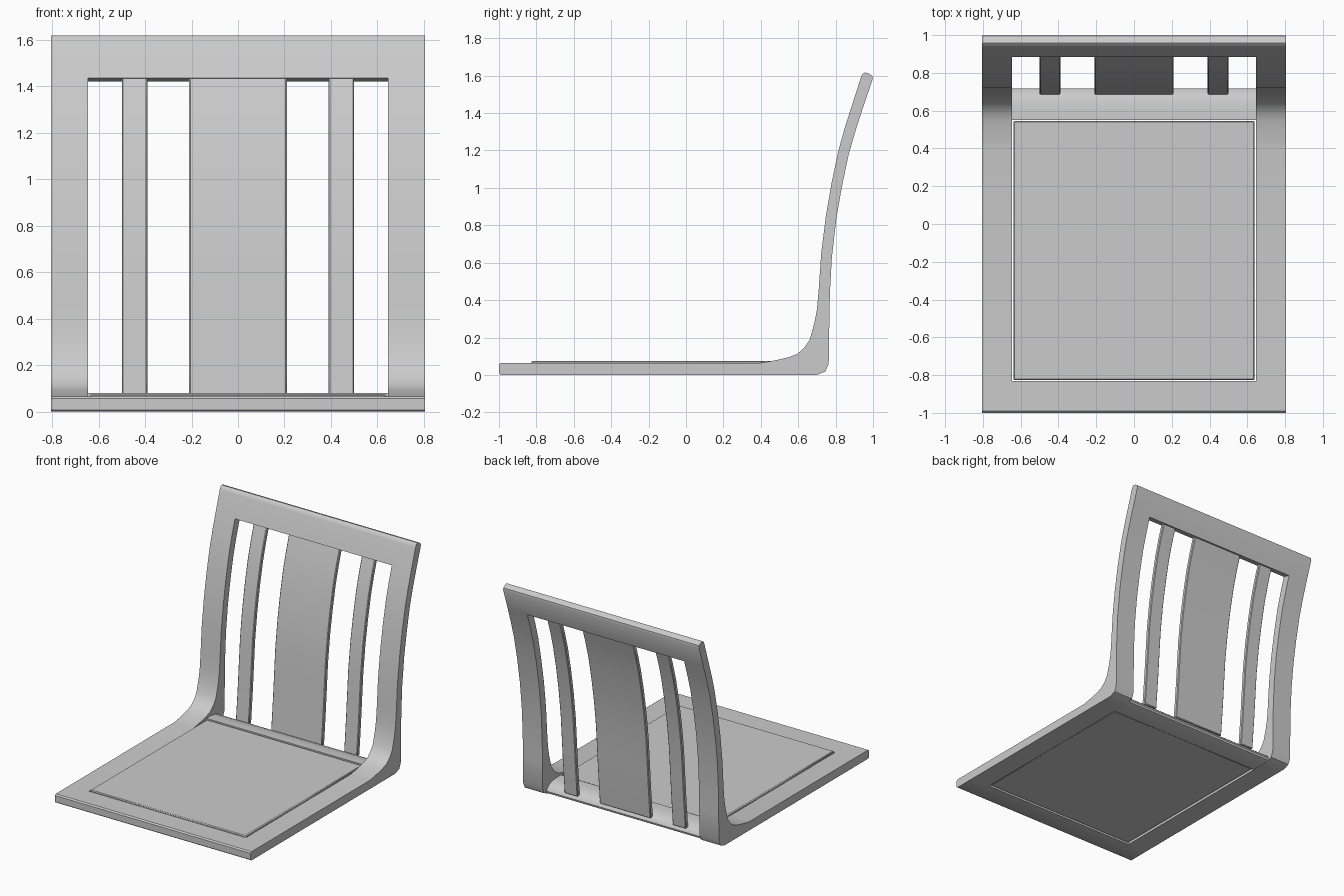
import bpy, bmesh

if "Cube" in bpy.data.objects:
    bpy.data.objects.remove(bpy.data.objects["Cube"])


def finish(name, bm, bevel=0.0):
    """Turn a bmesh into a smooth-by-angle object."""
    bmesh.ops.recalc_face_normals(bm, faces=bm.faces)
    me = bpy.data.meshes.new(name)
    bm.to_mesh(me)
    bm.free()
    ob = bpy.data.objects.new(name, me)
    bpy.context.collection.objects.link(ob)
    if bevel:
        m = ob.modifiers.new("edge", "BEVEL")
        m.width = bevel
        m.segments = 1
        m.limit_method = "ANGLE"
        m.angle_limit = 1.0
    bpy.ops.object.select_all(action="DESELECT")
    ob.select_set(True)
    bpy.context.view_layer.objects.active = ob
    bpy.ops.object.shade_smooth_by_angle(angle=0.7)
    return ob


def bent_sheet(name, xs, rows, hole=None, bevel=0.0):
    """Thick sheet following paired (front, back) profile points.
    hole = (first row, last row) removes the middle column between them."""
    bm = bmesh.new()
    v = [[[bm.verts.new((x, *p)) for p in row] for row in rows] for x in xs]
    nx, nr = len(xs) - 1, len(rows) - 1

    def solid(i, j):
        if not (0 <= i < nx and 0 <= j < nr):
            return False
        return not (hole and i == 1 and hole[0] <= j < hole[1])

    for i in range(nx):
        for j in range(nr):
            if not solid(i, j):
                continue
            ring = [(i, j), (i + 1, j), (i + 1, j + 1), (i, j + 1)]
            for s in (0, 1):
                bm.faces.new([v[a][b][s] for a, b in ring])
            neighbours = [(i, j - 1), (i + 1, j), (i, j + 1), (i - 1, j)]
            for k, n in enumerate(neighbours):
                if not solid(*n):
                    (a, b), (c, d) = ring[k], ring[(k + 1) % 4]
                    bm.faces.new([v[a][b][0], v[c][d][0], v[c][d][1], v[a][b][1]])
    return finish(name, bm, bevel)


def extrusion(name, profile, half, bevel=0.0):
    """Closed y-z profile extruded along x, centred."""
    bm = bmesh.new()
    ends = [[bm.verts.new((x, *p)) for p in profile] for x in (-half, half)]
    for e in ends:
        bm.faces.new(e)
    for k in range(len(profile)):
        n = (k + 1) % len(profile)
        bm.faces.new([ends[0][k], ends[0][n], ends[1][n], ends[1][k]])
    return finish(name, bm, bevel)


# Outer frame: seat border, curved corner and backrest border in one sheet
frame = [
    ((-1, .056), (-1, .008)), ((-.99, .065), (-.99, 0)),
    ((-.83, .065), (-.83, 0)), ((.40, .065), (.40, 0)),
    ((.45, .073), (.47, 0)), ((.50, .083), (.55, 0)),
    ((.55, .095), (.64, 0)), ((.595, .112), (.70, 0)),
    ((.635, .148), (.745, .018)), ((.662, .19), (.763, .06)),
    ((.687, .28), (.766, .26)), ((.70, .35), (.767, .36)),
    ((.709, .45), (.77, .45)), ((.723, .65), (.78, .63)),
    ((.748, .85), (.803, .83)), ((.779, 1.03), (.834, 1.01)),
    ((.815, 1.20), (.87, 1.18)), ((.85, 1.325), (.907, 1.307)),
    ((.885, 1.435), (.943, 1.42)), ((.935, 1.59), (.998, 1.58)),
    ((.943, 1.608), (.996, 1.598)), ((.957, 1.617), (.975, 1.613)),
]
bent_sheet("chair_frame", [-.805, -.645, .645, .805], frame, hole=(2, 18))

# Seat panel, set in the frame opening
extrusion("seat_panel", [(-.827, .008), (-.827, .075), (.546, .075), (.546, .008)], .639, .006)

# Rear seat rail with a rounded back edge
extrusion("rear_rail", [(.55, .003), (.55, .08), (.60, .079), (.65, .073), (.685, .06),
                        (.707, .042), (.717, .022), (.713, .008), (.70, .002)], .645)

# Backrest slats: thinner than the frame, following the same curve
line = [(.685, .05), (.694, .15), (.707, .30), (.718, .45), (.733, .65), (.758, .85),
        (.789, 1.03), (.825, 1.20), (.86, 1.325), (.897, 1.44)]
slat = [((y, z), (y + .03, z - .004)) for y, z in line]
bent_sheet("centre_slat", [-.21, .21], slat, bevel=.005)
for side, sx in (("left", -1), ("right", 1)):
    bent_sheet(side + "_slat", sorted((sx * .39, sx * .50)), slat, bevel=.005)
